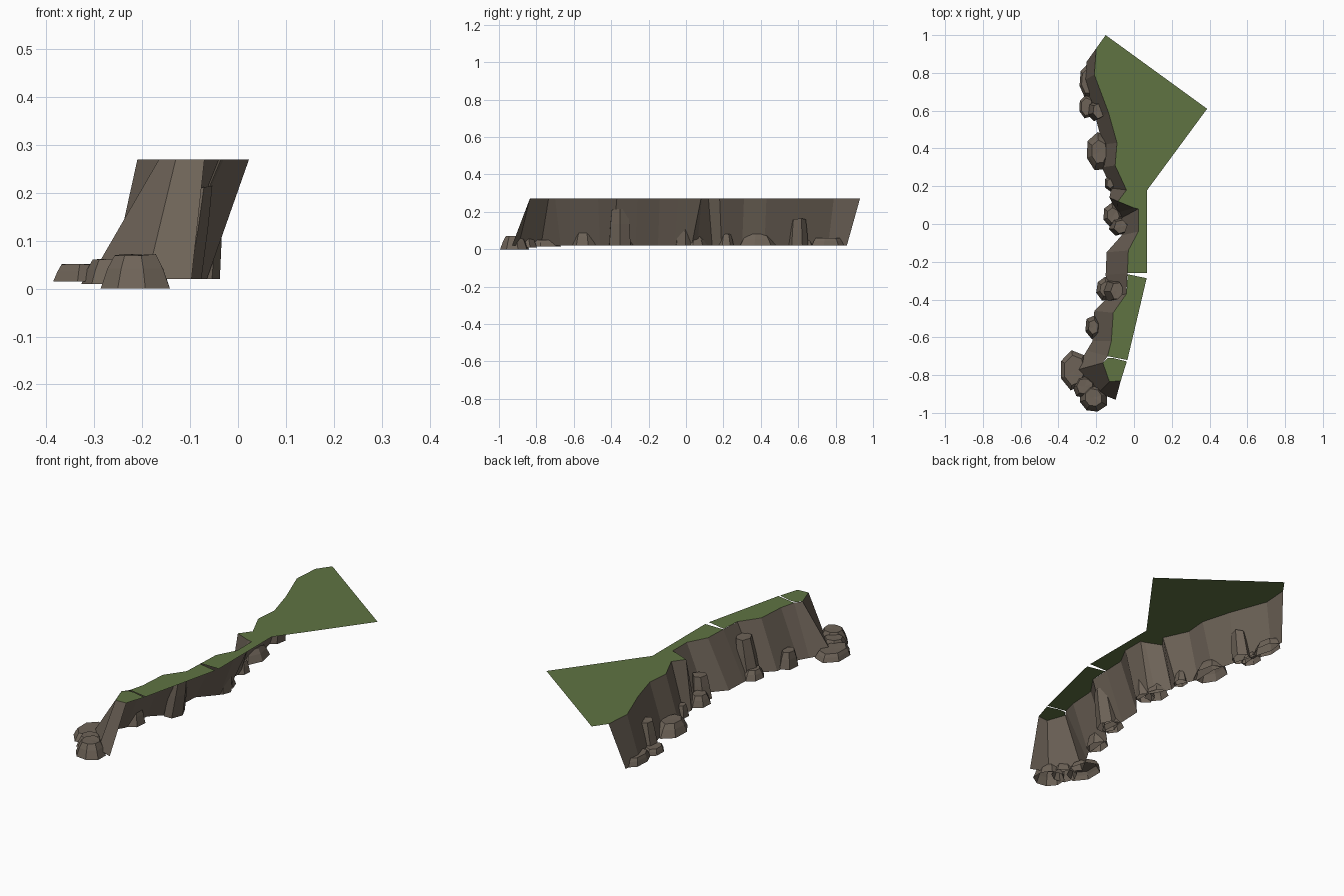
import bpy, bmesh, math, random

if "Cube" in bpy.data.objects:
    bpy.data.objects.remove(bpy.data.objects["Cube"])

random.seed(4)
TOP, LOW = 0.27, 0.02


def material(name, rgb):
    m = bpy.data.materials.new(name)
    m.diffuse_color = (*rgb, 1)
    m.use_nodes = True
    m.node_tree.nodes["Principled BSDF"].inputs["Base Color"].default_value = m.diffuse_color
    return m


ROCK = material("brown_rock", (0.155, 0.125, 0.097))
GRASS = material("grass_green", (0.115, 0.172, 0.055))


def build(name, verts, faces, mat):
    me = bpy.data.meshes.new(name)
    me.from_pydata(verts, [], faces)
    me.materials.append(mat)
    ob = bpy.data.objects.new(name, me)
    bpy.context.collection.objects.link(ob)
    return ob


# Cliff edge from back to front: top x, y then foot x, y
EDGE = [
    (-.20, .93, -.25, .86), (-.21, .79, -.265, .76), (-.135, .59, -.20, .55),
    (-.09, .43, -.165, .42), (-.10, .31, -.17, .30), (-.04, .18, -.12, .19),
    (-.085, .12, -.13, .14), (.00, .085, -.09, .06), (.023, .08, -.07, .03),
    (.023, -.04, -.065, -.06), (-.03, -.14, -.145, -.15), (-.035, -.26, -.15, -.27),
    (-.04, -.37, -.14, -.39), (-.11, -.47, -.21, -.46), (-.12, -.62, -.22, -.62),
    (-.14, -.70, -.25, -.67), (-.165, -.735, -.31, -.775), (-.13, -.835, -.19, -.895),
    (-.07, -.83, -.097, -.93),
]

# Cliff wall: a single open sheet
n = len(EDGE)
verts = [(a, b, TOP) for a, b, _, _ in EDGE] + [(c, d, LOW) for _, _, c, d in EDGE]
build("cliff_wall", verts, [(i, i + n, i + n + 1, i + 1) for i in range(n - 1)], ROCK)


# Grass: three flat pieces with thin gaps between them
def grass(name, first, last, outer):
    pts = [(e[0], e[1]) for e in EDGE[first:last + 1]] + outer
    bm = bmesh.new()
    f = bm.faces.new([bm.verts.new((x, y, TOP)) for x, y in pts])
    f.normal_update()
    if f.normal.z < 0:
        f.normal_flip()
    bmesh.ops.triangulate(bm, faces=[f])
    ob = build(name, [], [], GRASS)
    bm.to_mesh(ob.data)
    bm.free()


grass("grass_back", 0, 11, [(.07, -.26), (.07, .18), (.387, .61), (-.15, 1.0)])
grass("grass_middle", 12, 15, [(-.035, -.72), (.067, -.287), (-.034, -.266)])
grass("grass_front", 16, 18, [(-.038, -.728), (-.11, -.71), (-.14, -.71)])


# Boulders: rings of a jittered polygon, open below
def boulder(name, x, y, rx, ry, h, base=LOW, sides=7, top=.6, lean=.0):
    jit = [random.uniform(.88, 1.0) for _ in range(sides)]
    spin = random.uniform(0, 1)
    verts = []
    for t, s in ((0, 1), (.6, .5 + top / 2), (1, top)):
        for i in range(sides):
            a = 2 * math.pi * (i + spin) / sides
            z = base + (h - base) * t * (1 if t < 1 else 1.04 - .12 * (1 - jit[i]) * 8 / 2)
            verts.append((x + lean * t + rx * s * jit[i] * math.cos(a),
                          y + ry * s * jit[i] * math.sin(a), z))
    faces = []
    for r in range(2):
        for i in range(sides):
            j = (i + 1) % sides
            faces.append((r * sides + i, r * sides + j, (r + 1) * sides + j, (r + 1) * sides + i))
    verts.append((x + lean, y, h))
    faces += [(2 * sides + i, 2 * sides + (i + 1) % sides, 3 * sides) for i in range(sides)]
    build(name, verts, faces, ROCK)


# Low boulders along the foot
boulder("boulder_back", -.245, .755, .05, .10, .06, top=.75)
boulder("boulder_back_low", -.25, .62, .045, .07, .05, top=.75)
boulder("boulder_middle", -.185, .38, .075, .11, .08, top=.6)
boulder("boulder_notch", -.125, .215, .035, .045, .08, sides=6)
boulder("boulder_center", -.11, .045, .058, .07, .07)
boulder("boulder_near", -.15, -.345, .055, .07, .065)
boulder("boulder_lower", -.215, -.545, .05, .07, .10, sides=6)

# Tall stone columns leaning on the wall
boulder("column_back", -.205, .60, .05, .06, .16, sides=6, top=.75, lean=.02)
boulder("column_center", -.085, -.015, .05, .055, .135, sides=6, top=.75, lean=.015)
boulder("column_near", -.125, -.355, .05, .07, .21, sides=6, top=.75, lean=.035)

# Rock pile at the front end
boulder("pile_left", -.315, -.775, .08, .11, .05, base=.015, top=.75)
boulder("pile_middle", -.26, -.86, .07, .07, .06, base=.01, top=.65)
boulder("pile_front", -.215, -.92, .085, .085, .07, base=0, sides=8, top=.6)
